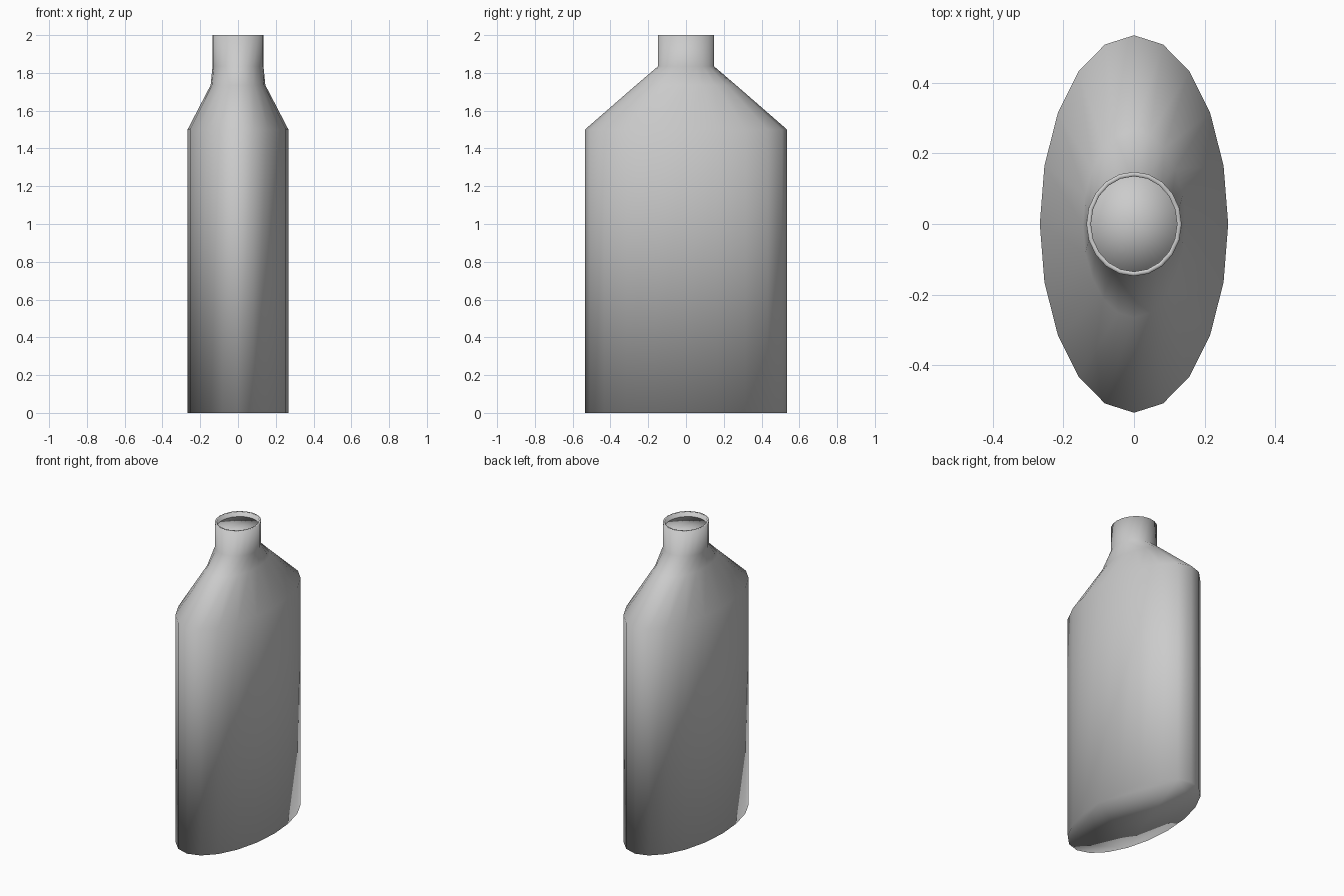
import bpy
import bmesh
from math import cos, sin, tau

SIDES = 20

cube = bpy.data.objects.get("Cube")
if cube:
    bpy.data.objects.remove(cube, do_unlink=True)

grey = bpy.data.materials.new("light grey")
grey.use_nodes = True
colour = (0.6, 0.6, 0.6, 1)
grey.diffuse_color = colour
grey.node_tree.nodes["Principled BSDF"].inputs["Base Color"].default_value = colour


def loft(name, rings, cap_start=False, fan_end=False):
    """Bridge elliptical rings given as (x radius, y radius, height)."""
    bm = bmesh.new()
    loops = [[bm.verts.new((rx * cos(tau * i / SIDES), ry * sin(tau * i / SIDES), z))
              for i in range(SIDES)] for rx, ry, z in rings]
    for low, high in zip(loops, loops[1:]):
        for i in range(SIDES):
            j = (i + 1) % SIDES
            bm.faces.new((low[i], low[j], high[j], high[i]))
    if cap_start:
        bm.faces.new(loops[0][::-1])
    if fan_end:
        centre = bm.verts.new((0, 0, rings[-1][2]))
        for i in range(SIDES):
            bm.faces.new((loops[-1][i], loops[-1][(i + 1) % SIDES], centre))
    for face in bm.faces:
        face.smooth = True
    mesh = bpy.data.meshes.new(name)
    bm.to_mesh(mesh)
    bm.free()
    mesh.materials.append(grey)
    obj = bpy.data.objects.new(name, mesh)
    bpy.context.collection.objects.link(obj)
    return obj


# Oval body, sloping shoulders, neck, rim and the inside of the neck
loft("bottle", [
    (0.267, 0.535, 0), (0.267, 0.535, 1.5), (0.145, 0.265, 1.735),
    (0.135, 0.148, 1.835), (0.135, 0.148, 2), (0.122, 0.135, 2),
    (0.122, 0.135, 1.85),
], cap_start=True)

# Filling that closes the neck just below the rim
loft("neck_filling", [(0.122, 0.135, 1.86), (0.122, 0.135, 1.97)],
     cap_start=True, fan_end=True)
